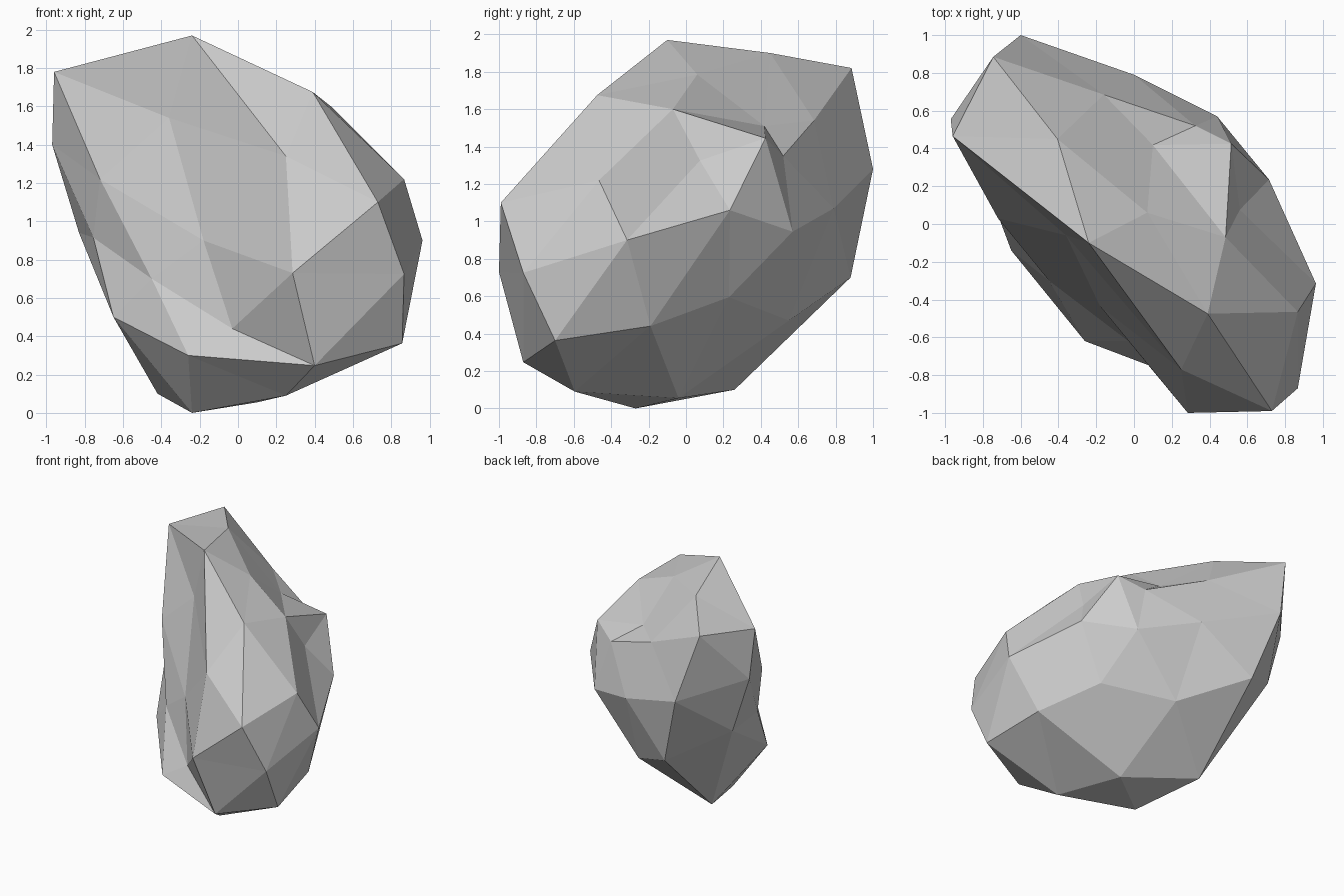
import bpy
import bmesh

cube = bpy.data.objects.get("Cube")
if cube:
    bpy.data.objects.remove(cube, do_unlink=True)

# One plain stone colour
stone = bpy.data.materials.new("stone_grey")
stone.use_nodes = True
colour = (0.6, 0.6, 0.6, 1)
stone.diffuse_color = colour
shader = next(n for n in stone.node_tree.nodes if n.type == 'BSDF_PRINCIPLED')
shader.inputs["Base Color"].default_value = colour

bm = bmesh.new()


def ring(*points):
    """Add a band of five stone corners and return its vertices."""
    return [bm.verts.new(p) for p in points]


# Main corners: an uneven twenty-sided block with two poles and two rings
foot, crown = ring((-.24, -.27, 0), (.07, .06, 1.785))
lower = ring((.857, -.7, .363), (.52, .23, .595), (-.42, .88, .7),
             (-.755, .14, .915), (-.03, -.62, .44))
upper = ring((.56, .075, 1.325), (.325, .52, 1.35), (-.745, .885, 1.82),
             (-.36, -.06, 1.54), (.73, -.99, 1.1))

# Chipped bands: one corner on each edge of the block
base_band = ring((.25, -.595, .09), (.1, -.04, .055), (-.42, .26, .1),
                 (-.65, -.14, .5), (-.26, -.62, .3))
low_band = ring((.78, -.19, .44), (.05, .55, .47), (-.83, .575, .94),
                (-.45, -.3, .7), (.4, -.87, .247))
waist_a = ring((.963, -.315, .9), (.44, .57, .945), (-.6, 1, 1.28),
               (-.72, .03, 1.22), (.285, -1, .73))
waist_b = ring((.715, .235, 1.06), (0, .79, 1.07), (-.97, .555, 1.4),
               (-.18, -.435, .9), (.867, -.87, .725))
high_band = ring((.515, .425, 1.445), (-.16, .685, 1.54), (-.96, .465, 1.78),
                 (.25, -.77, 1.34), (.867, -.465, 1.22))
crown_band = ring((.485, -.07, 1.6), (.1, .418, 1.51), (-.405, .45, 1.9),
                  (-.24, -.1, 1.97), (.39, -.475, 1.675))


def facet(corners, chips):
    """Split one block triangle into four facets through its edge corners."""
    a, b, c = corners
    ab, bc, ca = chips
    for tri in ((a, ab, ca), (ab, b, bc), (ca, bc, c), (ab, bc, ca)):
        bm.faces.new(tri)


# Walk round the stone, closing the base, both waist rows and the crown
for i in range(5):
    j = (i + 1) % 5
    facet((foot, lower[j], lower[i]), (base_band[j], low_band[i], base_band[i]))
    facet((lower[i], lower[j], upper[i]), (low_band[i], waist_b[i], waist_a[i]))
    facet((upper[i], lower[j], upper[j]), (waist_b[i], waist_a[j], high_band[i]))
    facet((upper[i], upper[j], crown), (high_band[i], crown_band[j], crown_band[i]))

bmesh.ops.recalc_face_normals(bm, faces=bm.faces[:])
mesh = bpy.data.meshes.new("rock")
bm.to_mesh(mesh)
bm.free()
mesh.materials.append(stone)
rock = bpy.data.objects.new("rock", mesh)
bpy.context.collection.objects.link(rock)
